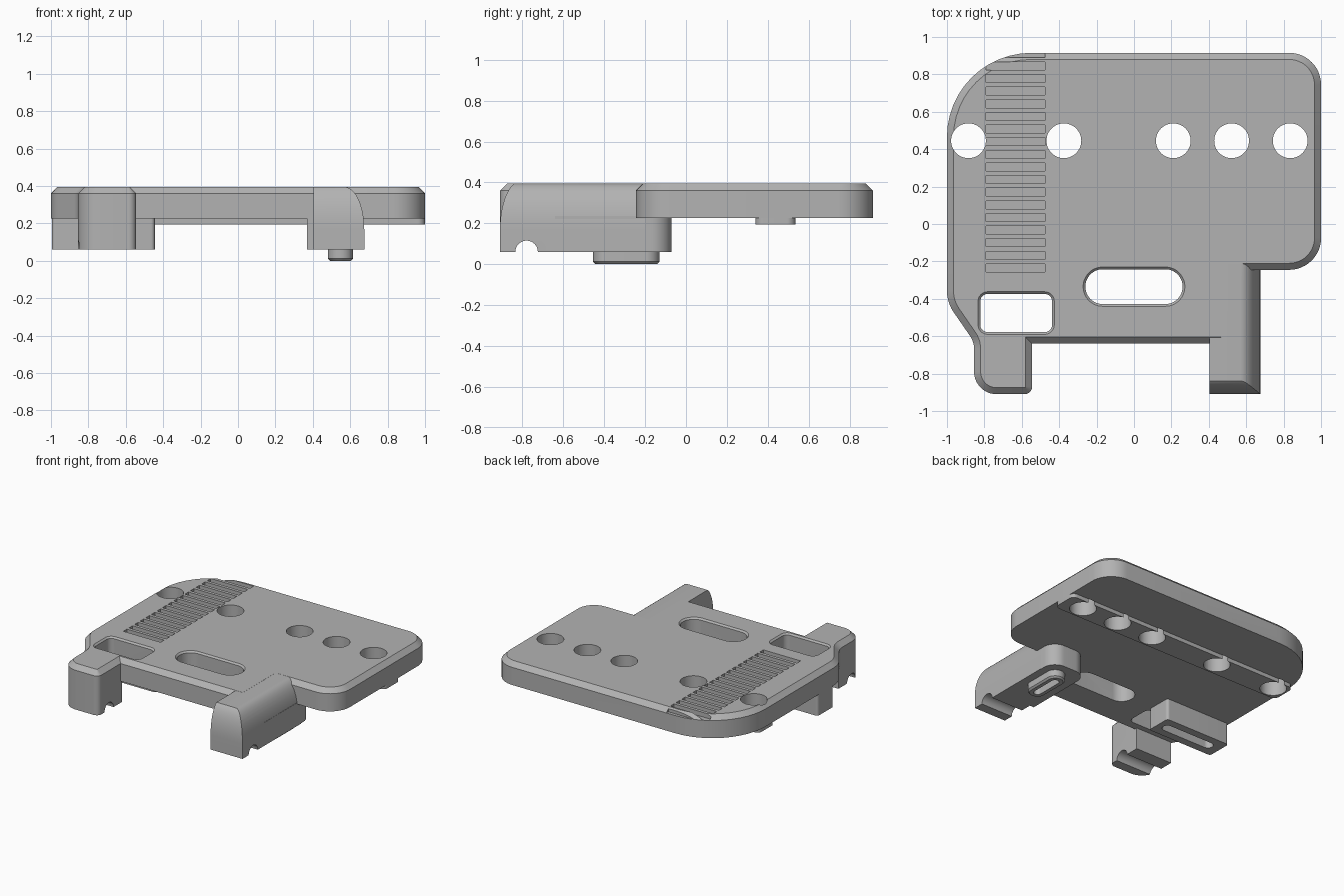
import bpy, bmesh, math
from mathutils import Vector

if "Cube" in bpy.data.objects:
    bpy.data.objects.remove(bpy.data.objects["Cube"])

grey = bpy.data.materials.new("plain_grey")
grey.use_nodes = True
grey.diffuse_color = (0.45, 0.45, 0.45, 1)
grey.node_tree.nodes["Principled BSDF"].inputs["Base Color"].default_value = grey.diffuse_color

TOP, UNDER, FOOT = 0.395, 0.225, 0.06


def rounded(corners):
    """Outline from (x, y, radius) corners, each filleted with an arc."""
    out = []
    for i, (x, y, r) in enumerate(corners):
        p = Vector((x, y))
        if r == 0:
            out.append(p)
            continue
        a = (Vector(corners[i - 1][:2]) - p).normalized()
        b = (Vector(corners[(i + 1) % len(corners)][:2]) - p).normalized()
        half = a.angle(b) / 2
        centre = p + (a + b).normalized() * r / math.sin(half)
        start = p + a * r / math.tan(half) - centre
        sweep = math.pi - 2 * half
        sign = 1 if a.x * b.y - a.y * b.x < 0 else -1
        n = max(3, round(sweep / 0.13))
        for k in range(n + 1):
            t = sign * sweep * k / n
            c, s = math.cos(t), math.sin(t)
            out.append(centre + Vector((start.x * c - start.y * s, start.x * s + start.y * c)))
    return out


def box_outline(x0, x1, y0, y1, r=0.0):
    return rounded([(x0, y0, r), (x1, y0, r), (x1, y1, r), (x0, y1, r)])


def prism(name, outline, lo, hi, axis="z", chamfer=0.0, chamfer_end=1):
    """Extrude an outline along an axis, with an optional chamfer on one end."""
    place = {"z": lambda p, h: (p.x, p.y, h),
             "x": lambda p, h: (h, p.x, p.y),
             "y": lambda p, h: (p.x, h, p.y)}[axis]
    bm = bmesh.new()
    rings = [[bm.verts.new(place(p, h)) for p in outline] for h in (lo, hi)]
    caps = [bm.faces.new(r) for r in rings]
    for i in range(len(outline)):
        bm.faces.new((rings[0][i - 1], rings[0][i], rings[1][i], rings[1][i - 1]))
    bmesh.ops.recalc_face_normals(bm, faces=bm.faces)
    if chamfer:
        bmesh.ops.bevel(bm, geom=list(caps[chamfer_end].edges), offset=chamfer,
                        segments=1, affect="EDGES", clamp_overlap=False)
    mesh = bpy.data.meshes.new(name)
    bm.to_mesh(mesh)
    bm.free()
    mesh.materials.append(grey)
    obj = bpy.data.objects.new(name, mesh)
    bpy.context.collection.objects.link(obj)
    return obj


def boolean(obj, tools, operation="DIFFERENCE"):
    bpy.context.view_layer.objects.active = obj
    for tool in tools:
        mod = obj.modifiers.new("cut", "BOOLEAN")
        mod.operation, mod.object, mod.solver = operation, tool, "EXACT"
        bpy.ops.object.modifier_apply(modifier=mod.name)


# Main plate with chamfered top edge and the left front arm
plate = prism("base_plate", rounded([
    (-1, 0.915, 0.45), (-1, -0.42, 0.2), (-0.855, -0.63, 0.12), (-0.855, -0.91, 0.12),
    (-0.545, -0.91, 0.04), (-0.545, -0.64, 0), (0.5, -0.64, 0), (0.5, -0.245, 0),
    (1, -0.245, 0.17), (1, 0.915, 0.17)]), UNDER, TOP, chamfer=0.035)

# Rail under the row of holes
rail = prism("under_rail", box_outline(-0.99, 1, 0.34, 0.535, 0.04), 0.195, UNDER + 0.01)

# Front hook and slotted bar below the plate on the -x side
hook = prism("front_hook", rounded([
    (-0.855, -0.62, 0), (-0.855, -0.91, 0.12), (-0.545, -0.91, 0.04), (-0.545, -0.62, 0)]),
    FOOT, UNDER + 0.01)
bar = prism("slotted_bar", box_outline(-0.995, -0.445, -0.365, -0.17, 0.02), FOOT, UNDER + 0.01)

# Long leg on the +x side: rounded outer side crossed with rounded front
def shoulder(edge, inner, far, top):
    arc = []
    for k in range(13):
        t = math.pi / 2 * k / 12
        arc.append(Vector((inner + (edge - inner) * math.cos(t), 0.17 + (top - 0.17) * math.sin(t))))
    return [Vector((far, FOOT)), Vector((edge, FOOT))] + arc + [Vector((far, top))]


leg = prism("long_leg", shoulder(0.675, 0.57, 0.405, TOP - 0.0005), -0.95, -0.2, "y")
front_curve = prism("leg_front_curve", shoulder(-0.91, -0.81, 0, TOP + 0.01), 0.3, 0.8, "x")
boolean(leg, [front_curve], "INTERSECT")
base = prism("leg_base", rounded([
    (0.37, -0.64, 0), (0.672, -0.64, 0), (0.672, -0.07, 0.1), (0.37, -0.07, 0.1)]),
    FOOT, UNDER + 0.01)

# Oval foot under the leg
foot = prism("oval_foot", box_outline(0.48, 0.615, -0.455, -0.13, 0.067), 0, FOOT + 0.01,
             chamfer=0.012, chamfer_end=0)

# Cutters
holes = [prism("hole_cutter", box_outline(x - 0.093, x + 0.093, 0.352, 0.538, 0.0929), 0, 1)
         for x in (-0.885, -0.375, 0.21, 0.522, 0.835)]
windows = []
for x0, x1, y0, y1, r in ((-0.26, 0.26, -0.428, -0.242, 0.0925), (-0.822, -0.438, -0.578, -0.374, 0.04)):
    windows.append(prism("window_cutter", box_outline(x0, x1, y0, y1, r), 0, 1))
    e = 0.012
    windows.append(prism("rim_cutter", box_outline(x0 - e, x1 + e, y0 - e, y1 + e, r + e),
                         TOP - e, TOP + 0.1, chamfer=e, chamfer_end=0))
ribs = [prism("rib_cutter", box_outline(-0.79, -0.475, y - 0.0215, y + 0.0215), TOP - 0.035, 1)
        for y in [-0.235 + 0.0675 * i for i in range(18)]]
groove = prism("groove_cutter", box_outline(-0.835, -0.725, FOOT - 0.055, FOOT + 0.055, 0.0549),
               -1, 1, "x")
bar_slot = prism("bar_slot_cutter", box_outline(-0.93, -0.49, -0.305, -0.23, 0.037), 0, 0.2)
foot_slot = prism("foot_slot_cutter", box_outline(0.52, 0.576, -0.415, -0.17, 0.0279), -0.1, 0.15)

boolean(plate, holes + windows + ribs)
boolean(rail, holes)
boolean(hook, [groove])
boolean(leg, [groove, foot_slot])
boolean(base, [foot_slot])
boolean(foot, [foot_slot])
boolean(bar, [bar_slot])
for cutter in holes + windows + ribs + [groove, bar_slot, foot_slot, front_curve]:
    bpy.data.objects.remove(cutter)

# Smooth the rounded walls, keep the edges sharp
for obj in (plate, rail, hook, bar, leg, base, foot):
    bpy.ops.object.select_all(action="DESELECT")
    obj.select_set(True)
    bpy.context.view_layer.objects.active = obj
    bpy.ops.object.shade_smooth_by_angle(angle=math.radians(25))
